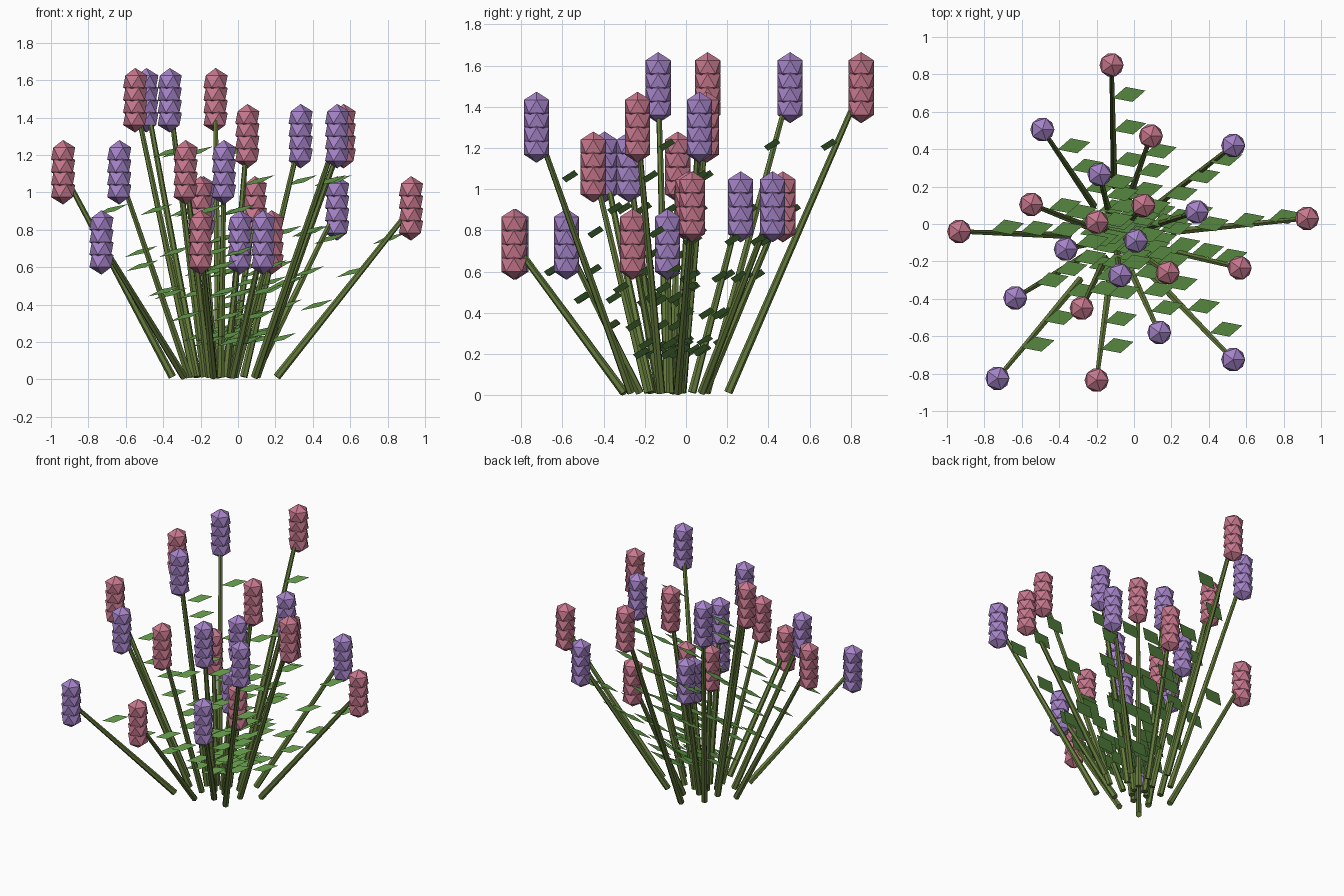
import bpy, bmesh
from mathutils import Matrix, Vector

if "Cube" in bpy.data.objects:
    bpy.data.objects.remove(bpy.data.objects["Cube"])


def material(name, rgb):
    m = bpy.data.materials.new(name)
    m.diffuse_color = (*rgb, 1)
    m.use_nodes = True
    m.node_tree.nodes["Principled BSDF"].inputs["Base Color"].default_value = m.diffuse_color
    return m


PURPLE = material("purple_petals", (0.38, 0.23, 0.58))
PINK = material("pink_petals", (0.58, 0.19, 0.27))
STEM = material("stem_green", (0.13, 0.20, 0.045))
LEAF = material("leaf_green", (0.13, 0.33, 0.07))


def add_object(name, bm, mat):
    mesh = bpy.data.meshes.new(name)
    bm.to_mesh(mesh)
    bm.free()
    mesh.materials.append(mat)
    obj = bpy.data.objects.new(name, mesh)
    bpy.context.collection.objects.link(obj)
    return obj


# Flower heads grouped by top height: (x, y, colour)
LEVELS = {
    1.665: [(-0.12, 0.85, PINK), (-0.49, 0.505, PURPLE),
            (-0.55, 0.105, PINK), (-0.365, -0.135, PURPLE)],
    1.473: [(0.05, 0.10, PINK), (0.335, 0.065, PURPLE),
            (0.565, -0.235, PINK), (0.53, -0.725, PURPLE)],
    1.28: [(-0.935, -0.04, PINK), (-0.635, -0.395, PURPLE),
           (-0.28, -0.45, PINK), (-0.075, -0.275, PURPLE)],
    1.087: [(0.09, 0.47, PINK), (0.53, 0.42, PURPLE), (-0.185, 0.265, PURPLE),
            (-0.20, 0.01, PINK), (0.925, 0.03, PINK)],
    0.905: [(0.01, -0.09, PURPLE), (0.18, -0.26, PINK), (0.135, -0.58, PURPLE),
            (-0.73, -0.825, PURPLE), (-0.20, -0.835, PINK)],
}

R = 0.072          # bud radius
SPIKE = 0.345      # full height of a flower spike


def flower_spike(x, y, top, mat):
    # Four faceted buds stacked upright
    bm = bmesh.new()
    step = (SPIKE - 2 * R) / 3
    for i in range(4):
        bmesh.ops.create_icosphere(
            bm, subdivisions=1, radius=R,
            matrix=Matrix.Translation((x, y, top - R - i * step)))
    add_object("flower_spike", bm, mat)


def stem(base, tip):
    # Tapered six-sided stalk from base to the middle of the spike
    bm = bmesh.new()
    d = tip - base
    mat = (Matrix.Translation((base + tip) / 2)
           @ d.to_track_quat('Z', 'Y').to_matrix().to_4x4())
    bmesh.ops.create_cone(bm, cap_ends=True, segments=6, radius1=0.021,
                          radius2=0.013, depth=d.length, matrix=mat)
    add_object("stem", bm, STEM)


def leaves(base, tip, reach):
    # Four flat diamond leaves, all tilted the same way
    bm = bmesh.new()
    u = Vector((0.087, 0.02, 0.03))
    v = Vector((-0.018, 0.04, 0.008))
    for i in range(4):
        t = 0.71 - 0.27 * i
        c = base.lerp(tip, t) + Vector((0.09, 0.03, 0))
        c.z = 0.16 + (0.8 - 0.24 * i) * reach
        bm.faces.new([bm.verts.new(c + o) for o in (-u, -v, u, v)])
    add_object("leaves", bm, LEAF)


for top, heads in LEVELS.items():
    for x, y, mat in heads:
        base = Vector((0.3 * x - 0.07, 0.3 * y - 0.05, 0.013))
        tip = Vector((x, y, top - SPIKE / 2))
        flower_spike(x, y, top, mat)
        stem(base, tip)
        leaves(base, tip, top - SPIKE)
